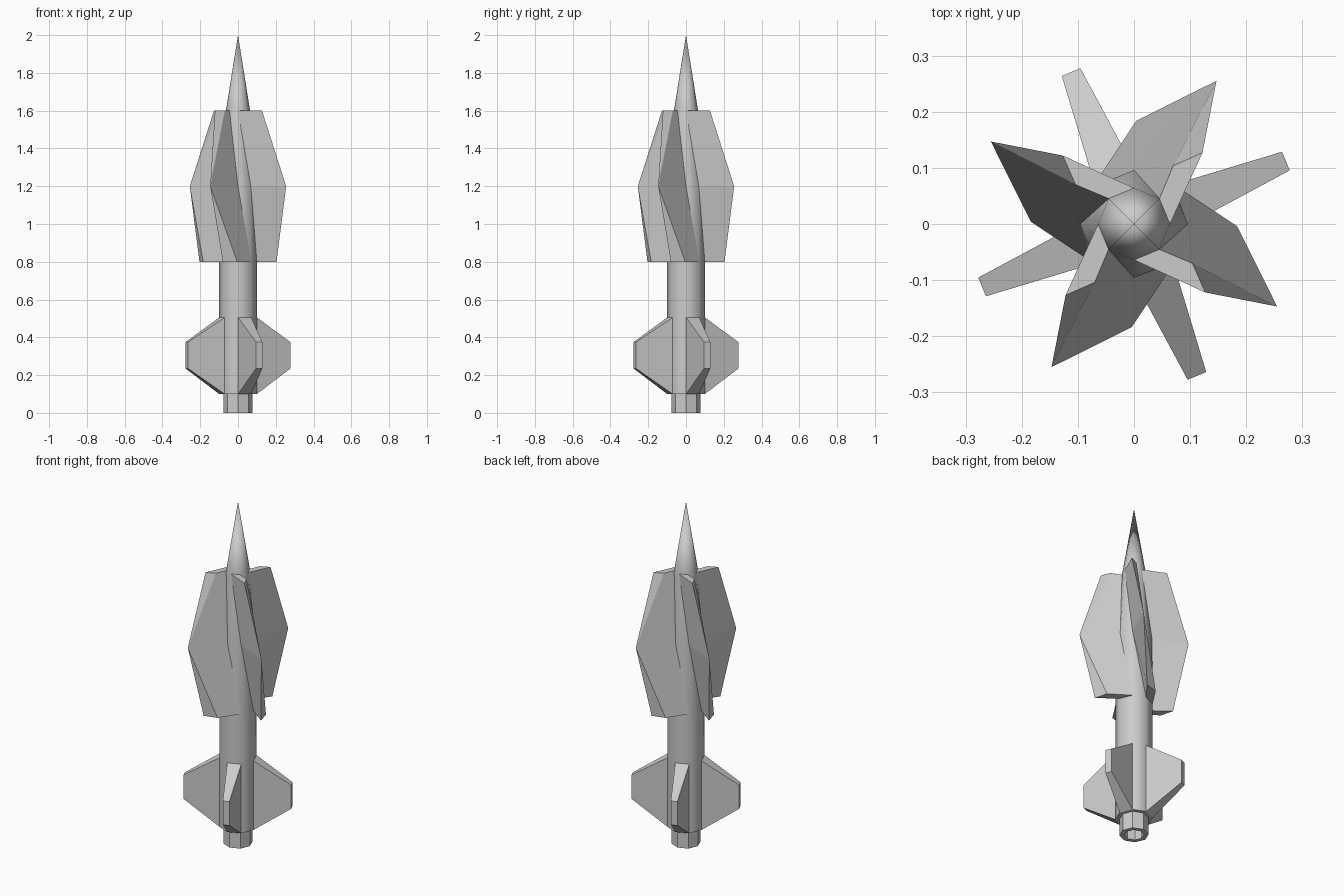
import bpy, bmesh, math
from mathutils import Matrix

if "Cube" in bpy.data.objects:
    bpy.data.objects.remove(bpy.data.objects["Cube"])


def polar(r, deg, z):
    a = math.radians(deg)
    return (r * math.cos(a), r * math.sin(a), z)


def loft(bm, rings, cap_start=True, cap_end=True):
    loops = [[bm.verts.new(p) for p in ring] for ring in rings]
    n = len(rings[0])
    for a, b in zip(loops, loops[1:]):
        for i in range(n):
            j = (i + 1) % n
            bm.faces.new((a[i], a[j], b[j], b[i]))
    if cap_start:
        bm.faces.new(loops[0][::-1])
    if cap_end:
        bm.faces.new(loops[-1])


def finish(name, bm, smooth=False):
    bmesh.ops.remove_doubles(bm, verts=bm.verts[:], dist=1e-5)
    bmesh.ops.recalc_face_normals(bm, faces=bm.faces[:])
    mesh = bpy.data.meshes.new(name)
    bm.to_mesh(mesh)
    bm.free()
    ob = bpy.data.objects.new(name, mesh)
    bpy.context.collection.objects.link(ob)
    if smooth:
        bpy.ops.object.select_all(action='DESELECT')
        bpy.context.view_layer.objects.active = ob
        ob.select_set(True)
        bpy.ops.object.shade_smooth_by_angle(angle=math.radians(50))
    return ob


def octagon(r, z):
    return [polar(r, 45 * i, z) for i in range(8)]


# Eight-sided body with pointed nose
bm = bmesh.new()
profile = [(0.1, 0.1), (0.1, 0.8), (0.096, 1.2), (0.064, 1.6), (1e-6, 2.0)]
loft(bm, [octagon(r, z) for r, z in profile], cap_end=False)
finish("body", bm, smooth=True)

# Hollow exhaust nozzle
bm = bmesh.new()
loft(bm, [octagon(r, z) for r, z in
          [(0.078, 0.1), (0.078, 0.0), (0.053, 0.0), (0.053, 0.06)]])
finish("nozzle", bm)

# Four straight tail fins, each grown from one face of the body
for k in range(4):
    bm = bmesh.new()
    root, tip = 0.0924, 0.293
    loft(bm, [
        [(root, -0.038, 0.1), (root, 0.038, 0.1), (root, 0.038, 0.505), (root, -0.038, 0.505)],
        [(tip, -0.018, 0.235), (tip, 0.018, 0.235), (tip, 0.018, 0.375), (tip, -0.018, 0.375)],
    ])
    bm.transform(Matrix.Rotation(math.radians(22.5 + 90 * k), 4, 'Z'))
    finish(f"tail_fin_{k + 1}", bm)

# Four twisted upper blades: two root corners, then two outer corners per level
blade = [
    [polar(0.1, 0, 0.8), polar(0.1, 45, 0.8), (0.184, -0.004, 0.8), (0.204, -0.08, 0.8)],
    [polar(0.096, -45, 1.2), polar(0.096, 0, 1.2), (0.255, -0.147, 1.2), (0.255, -0.147, 1.2)],
    [polar(0.064, -90, 1.6), polar(0.064, -45, 1.6), (0.104, -0.07, 1.6), (0.127, -0.122, 1.6)],
]
for k in range(4):
    bm = bmesh.new()
    loft(bm, blade)
    bm.transform(Matrix.Rotation(math.radians(90 * k), 4, 'Z'))
    finish(f"upper_blade_{k + 1}", bm)
